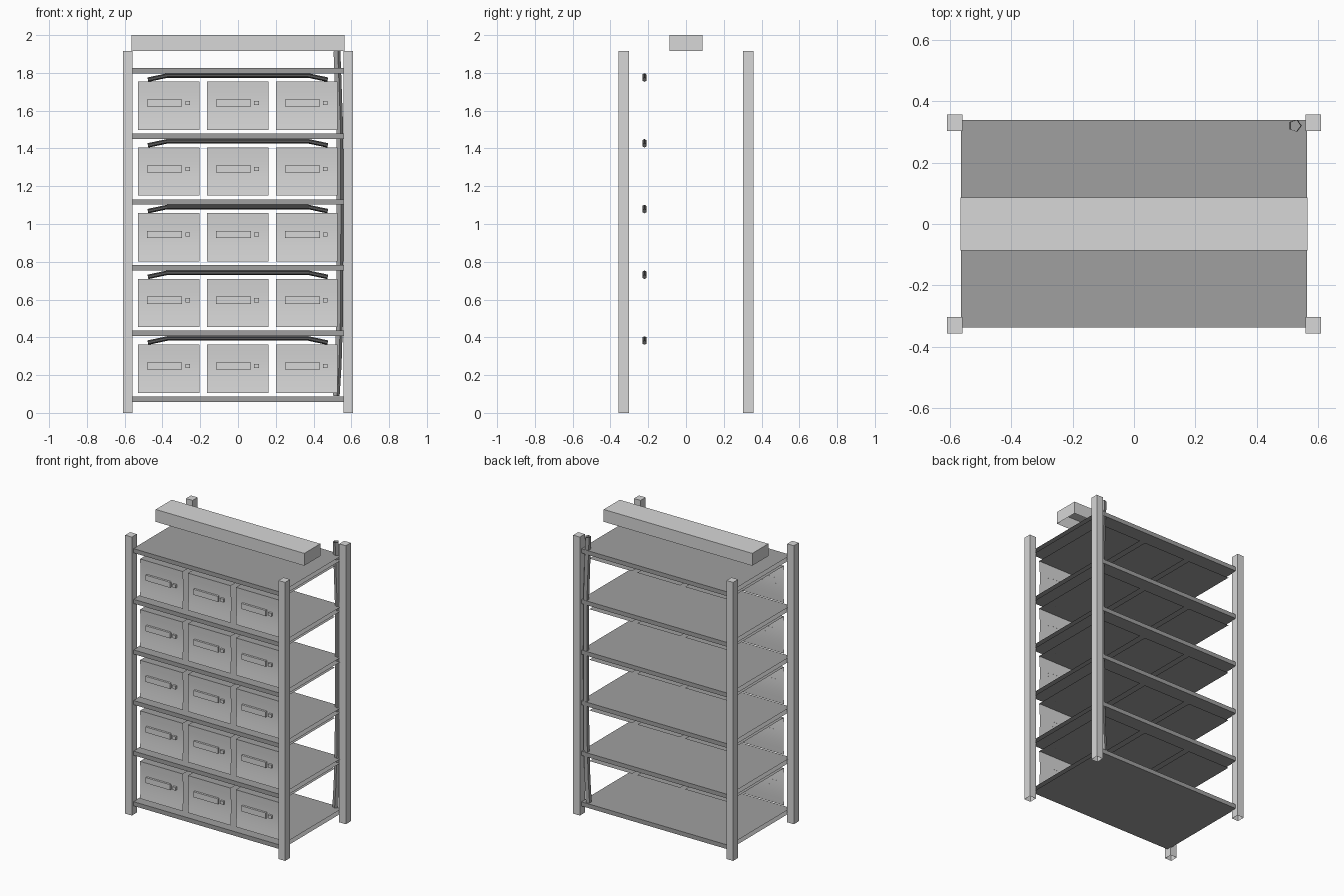
import bpy, math
from mathutils import Vector

if "Cube" in bpy.data.objects:
    bpy.data.objects.remove(bpy.data.objects["Cube"])


def material(name, v):
    m = bpy.data.materials.new(name)
    m.diffuse_color = (v, v, v, 1)
    m.use_nodes = True
    m.node_tree.nodes["Principled BSDF"].inputs["Base Color"].default_value = m.diffuse_color
    return m


LIGHT = material("light grey", 0.68)
SHELF = material("shelf grey", 0.35)
DARK = material("dark grey", 0.10)


def make(name, verts, faces, mat, smooth=False):
    me = bpy.data.meshes.new(name)
    me.from_pydata(verts, [], faces)
    me.materials.append(mat)
    for p in me.polygons:
        p.use_smooth = smooth
    ob = bpy.data.objects.new(name, me)
    bpy.context.collection.objects.link(ob)
    return ob


SIDES = {"-z": (0, 2, 3, 1), "+z": (4, 5, 7, 6), "-y": (0, 1, 5, 4),
         "+y": (2, 6, 7, 3), "-x": (0, 4, 6, 2), "+x": (1, 3, 7, 5)}


def box(name, x, y, z, mat, skip=()):
    """Box between the given ranges; sides listed in skip are left open."""
    verts = [(a, b, c) for c in z for b in y for a in x]
    return make(name, verts, [f for k, f in SIDES.items() if k not in skip], mat)


def tube(name, pts, r, n, mat, capped):
    """n-sided tube along a path lying in an xz plane."""
    pts = [Vector(p) for p in pts]
    verts, faces = [], []
    side = Vector((0, 1, 0))
    for i, p in enumerate(pts):
        t = (pts[min(i + 1, len(pts) - 1)] - pts[max(i - 1, 0)]).normalized()
        u = t.cross(side)
        for k in range(n):
            a = 2 * math.pi * k / n
            verts.append(p + r * (u * math.cos(a) + side * math.sin(a)))
    for i in range(len(pts) - 1):
        for k in range(n):
            a, b = i * n + k, i * n + (k + 1) % n
            faces.append((a, b, b + n, a + n))
    if capped:
        faces.append(tuple(range(n))[::-1])
        faces.append(tuple(range(len(verts) - n, len(verts))))
    return make(name, verts, faces, mat)


# Corner posts, open underneath
for sx in (-1, 1):
    for sy in (-1, 1):
        cx, cy = sx * 0.583, sy * 0.33
        box("corner_post", (cx - 0.025, cx + 0.025), (cy - 0.027, cy + 0.027),
            (0, 1.915), LIGHT, ("-z",))

# Header box, open underneath
box("header_box", (-0.565, 0.565), (-0.087, 0.087), (1.915, 2.0), LIGHT, ("-z",))

# Shelves, open at the ends
STEP = 0.348
for i in range(6):
    z = 0.058 + i * STEP
    box("shelf", (-0.563, 0.563), (-0.336, 0.338), (z, z + 0.029), SHELF, ("-x", "+x"))

for i in range(5):
    z0 = 0.106 + i * STEP
    z1 = z0 + 0.256
    zm = (z0 + z1) / 2
    # Bent rod under each upper shelf
    zr = z0 + 0.288
    tube("bent_rod", [(-0.477, -0.22, zr - 0.022), (-0.374, -0.22, zr),
                      (0.372, -0.22, zr), (0.475, -0.22, zr - 0.022)],
         0.012, 6, DARK, True)
    for cx in (-0.366, -0.002, 0.363):
        x0, x1 = cx - 0.163, cx + 0.163
        # Slightly hollowed drawer front
        verts, faces = [], []
        n = 6
        for k in range(n + 1):
            t = k / n
            y = -0.309 + 0.007 * math.sin(math.pi * t)
            verts += [(x0, y, z0 + t * (z1 - z0)), (x1, y, z0 + t * (z1 - z0))]
        for k in range(n):
            faces.append((2 * k, 2 * k + 1, 2 * k + 3, 2 * k + 2))
        make("drawer_front", verts, faces, LIGHT, True)
        # Top panel of the drawer
        make("drawer_top", [(x0, -0.309, z1), (x1, -0.309, z1),
                            (x1, 0.30, z1), (x0, 0.30, z1)], [(0, 1, 2, 3)], SHELF)
        # Handle plate and small latch
        zc = zm + 0.014
        box("drawer_handle", (cx - 0.115, cx + 0.07), (-0.317, -0.302),
            (zc - 0.019, zc + 0.019), LIGHT, ("+y",))
        box("drawer_latch", (cx + 0.088, cx + 0.112), (-0.317, -0.302),
            (zc - 0.011, zc + 0.011), LIGHT, ("+y",))

# Cable running down the back right corner
tube("back_cable", [(0.522, 0.32, 1.915), (0.528, 0.32, 1.75), (0.537, 0.32, 1.5),
                    (0.538, 0.32, 1.0), (0.536, 0.32, 0.5), (0.528, 0.32, 0.25),
                    (0.518, 0.32, 0.09)], 0.02, 5, SHELF, False)
